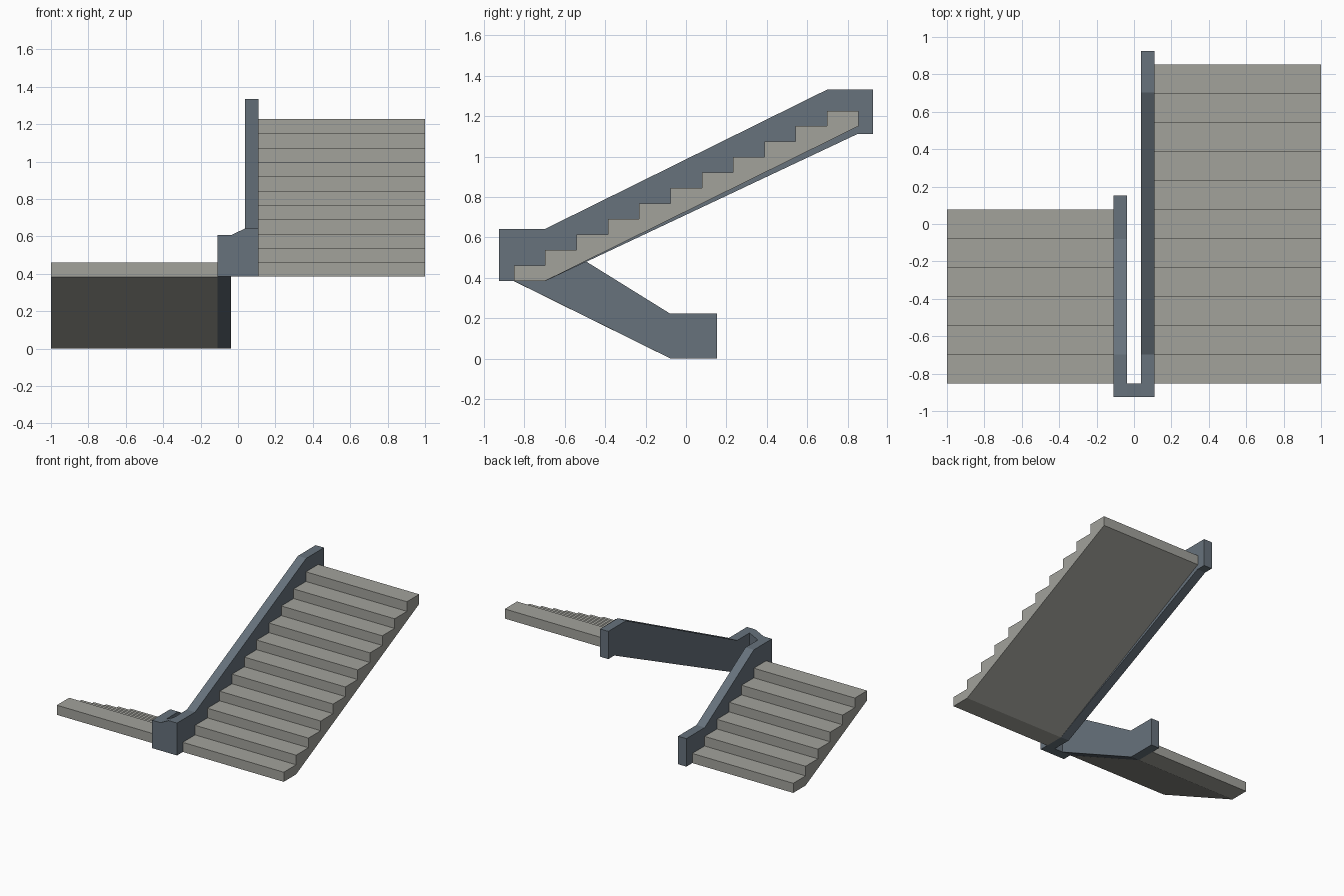
import bpy

if "Cube" in bpy.data.objects:
    bpy.data.objects.remove(bpy.data.objects["Cube"])

RUN, RISE = 0.155, 0.0766
FRONT, MID = -0.852, 0.384   # front edge and underside height of the landing level


def material(name, rgb):
    m = bpy.data.materials.new(name)
    m.diffuse_color = (*rgb, 1)
    m.use_nodes = True
    m.node_tree.nodes["Principled BSDF"].inputs["Base Color"].default_value = m.diffuse_color
    return m


stone = material("warm grey stone", (0.36, 0.36, 0.33))
slate = material("blue grey rail", (0.135, 0.168, 0.202))


def prism(name, loop_a, loop_b, mat):
    """Solid between two matching point loops."""
    n = len(loop_a)
    faces = [list(range(n))[::-1], list(range(n, 2 * n))]
    faces += [(i, (i + 1) % n, n + (i + 1) % n, n + i) for i in range(n)]
    # flip everything if the profile was drawn clockwise
    area = sum(loop_a[i][1] * loop_a[(i + 1) % n][2] - loop_a[(i + 1) % n][1] * loop_a[i][2]
               for i in range(n))
    if area < 0:
        faces = [tuple(f)[::-1] for f in faces]
    mesh = bpy.data.meshes.new(name)
    mesh.from_pydata(loop_a + loop_b, [], faces)
    mesh.materials.append(mat)
    mesh.update()
    ob = bpy.data.objects.new(name, mesh)
    bpy.context.collection.objects.link(ob)
    return ob


def extrude(name, profile, x0, x1, mat):
    return prism(name, [(x0, y, z) for y, z in profile], [(x1, y, z) for y, z in profile], mat)


def flight(name, steps, y0, direction, z0, x0, x1):
    """Stepped top with a sloping flat underside."""
    pts = [(y0, z0)]
    for i in range(steps):
        z = z0 + (i + 1) * RISE
        pts += [(y0 + direction * i * RUN, z), (y0 + direction * (i + 1) * RUN, z)]
    pts += [(y0 + direction * steps * RUN, z0 + (steps - 1) * RISE), (y0 + direction * RUN, z0)]
    return extrude(name, pts, x0, x1, stone)


# stair flights
flight("upper_flight", 11, FRONT, 1, MID, 0.11, 1.0)
flight("lower_flight", 6, FRONT + 6 * RUN, -1, 0.0, -1.0, -0.11)

# side rails
extrude("upper_rail", [(-0.925, MID), (-0.695, MID), (0.85, 1.112), (0.925, 1.112),
                       (0.925, 1.333), (0.702, 1.333), (-0.697, 0.642), (-0.925, 0.642)],
        0.037, 0.11, slate)
extrude("lower_rail", [(0.153, 0), (-0.077, 0), (FRONT, MID), (-0.925, MID),
                       (-0.925, 0.606), (-0.697, 0.606), (-0.08, 0.223), (0.153, 0.223)],
        -0.11, -0.037, slate)

# short link joining the two rails at the landing, top rising to the upper rail
prism("rail_link",
      [(-0.037, -0.925, MID), (-0.037, FRONT, MID), (-0.037, FRONT, 0.606), (-0.037, -0.925, 0.606)],
      [(0.037, -0.925, MID), (0.037, FRONT, MID), (0.037, FRONT, 0.642), (0.037, -0.925, 0.642)],
      slate)
